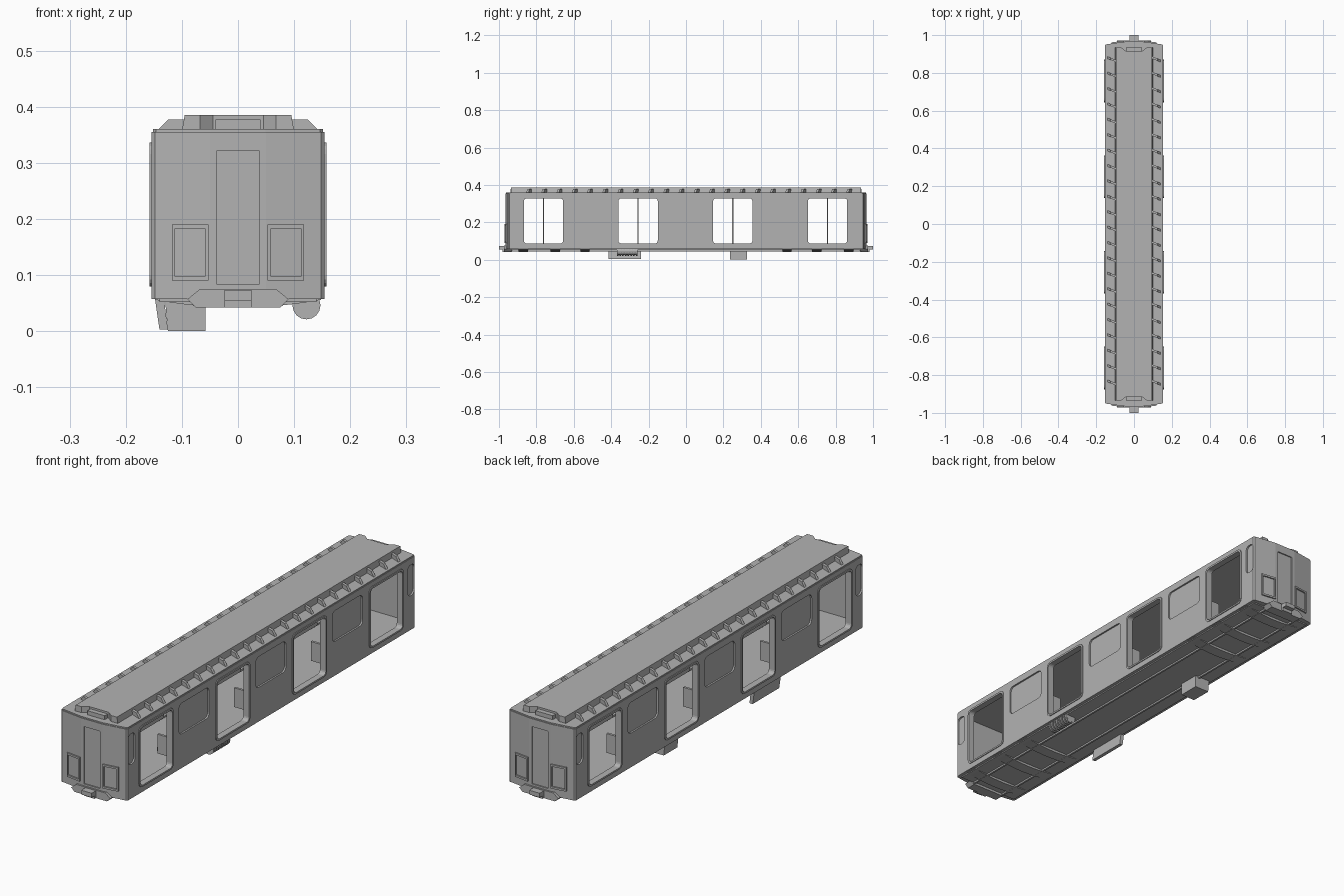
import bpy, bmesh, math
from mathutils import Vector

if "Cube" in bpy.data.objects:
    bpy.data.objects.remove(bpy.data.objects["Cube"])

grey = bpy.data.materials.new("car_grey")
grey.diffuse_color = (0.45, 0.45, 0.45, 1)
grey.use_nodes = True
grey.node_tree.nodes["Principled BSDF"].inputs["Base Color"].default_value = grey.diffuse_color


def prism(name, pts, axis, spans):
    """Extrude a closed outline along an axis, once per (start, end) span."""
    bm = bmesh.new()
    place = {'x': lambda p, d: (d, p[0], p[1]),
             'y': lambda p, d: (p[0], d, p[1]),
             'z': lambda p, d: (p[0], p[1], d)}[axis]
    for a, b in spans:
        lo = [bm.verts.new(place(p, a)) for p in pts]
        hi = [bm.verts.new(place(p, b)) for p in pts]
        bm.faces.new(lo)
        bm.faces.new(hi)
        for i in range(len(pts)):
            j = (i + 1) % len(pts)
            bm.faces.new((lo[i], lo[j], hi[j], hi[i]))
    return finish(name, bm)


def finish(name, bm):
    bmesh.ops.recalc_face_normals(bm, faces=bm.faces)
    me = bpy.data.meshes.new(name)
    bm.to_mesh(me)
    bm.free()
    me.materials.append(grey)
    ob = bpy.data.objects.new(name, me)
    bpy.context.collection.objects.link(ob)
    return ob


def boxes(name, items):
    """Several boxes in one object, each (x0, x1, y0, y1, z0, z1)."""
    bm = bmesh.new()
    for x0, x1, y0, y1, z0, z1 in items:
        vs = bmesh.ops.create_cube(bm, size=1)['verts']
        for v in vs:
            v.co = Vector(((x0 + x1) / 2 + v.co.x * (x1 - x0),
                           (y0 + y1) / 2 + v.co.y * (y1 - y0),
                           (z0 + z1) / 2 + v.co.z * (z1 - z0)))
    return finish(name, bm)


def rounded(u0, u1, v0, v1, r, n=4):
    """Rounded rectangle outline."""
    pts = []
    for k, (cu, cv) in enumerate(((u1 - r, v1 - r), (u0 + r, v1 - r), (u0 + r, v0 + r), (u1 - r, v0 + r))):
        for i in range(n + 1):
            a = math.pi / 2 * (k + i / n)
            pts.append((cu + r * math.cos(a), cv + r * math.sin(a)))
    return pts


def cut(ob, cutters):
    for c in cutters:
        m = ob.modifiers.new("cut", 'BOOLEAN')
        m.operation, m.solver, m.object = 'DIFFERENCE', 'EXACT', c
    dg = bpy.context.evaluated_depsgraph_get()
    me = bpy.data.meshes.new_from_object(ob.evaluated_get(dg))
    ob.modifiers.clear()
    ob.data = me


def both(a, b):
    return [(a, b), (-b, -a)]


# Body shell with bowed ends
half = [(0.154, -0.945), (0.154, 0.945), (0.148, 0.951), (0.1, 0.958), (0.05, 0.965)]
outline = half + [(-x, y) for x, y in reversed(half)]
outline += [(-0.148, -0.951), (-0.1, -0.958), (-0.05, -0.965), (0.05, -0.965), (0.1, -0.958), (0.148, -0.951)]
body = prism("body_shell", outline, 'z', [(0.057, 0.355)])
roof_lip = prism("roof_lip", [(x * 0.985, y * 0.997) for x, y in outline], 'z', [(0.355, 0.36)])

cavity = boxes("cavity_cutter", [(-0.136, 0.136, -0.938, 0.938, 0.08, 0.345)])
door_y = [-0.762, -0.256, 0.25, 0.757]
window_y = [-0.51, -0.003, 0.503]
door_cuts = [prism("door_cutter", rounded(y - 0.105, y + 0.105, 0.087, 0.328, 0.015), 'x', [(-0.3, 0.3)])
             for y in door_y]
win_cuts = [prism("window_cutter", rounded(y - 0.1, y + 0.1, 0.2, 0.328, 0.02), 'x', both(0.147, 0.2))
            for y in window_y]
win_cuts += [prism("window_cutter", rounded(y - 0.022, y + 0.022, 0.2, 0.328, 0.018), 'x', both(0.147, 0.2))
             for y in (-0.922, 0.922)]
end_cut = prism("end_door_cutter", [(-0.037, 0.083), (0.037, 0.083), (0.037, 0.322), (-0.037, 0.322)],
                'y', both(0.96, 1.1))
cut(body, [cavity] + door_cuts + win_cuts + [end_cut])

# Raised surrounds of the side doors
for y, c in zip(door_y, door_cuts):
    surround = prism("door_surround", rounded(y - 0.113, y + 0.113, 0.08, 0.336, 0.02), 'x', both(0.13, 0.1575))
    cut(surround, [c])

for c in [cavity, end_cut] + door_cuts + win_cuts:
    bpy.data.objects.remove(c)

# End panels: flat plate with a raised frame, tilted with the bowed end
for sx in (-1, 1):
    for sy in (-1, 1):
        def plate(x0, x1, z0, z1, t):
            bm = bmesh.new()
            vs = bmesh.ops.create_cube(bm, size=1)['verts']
            for v in vs:
                x = x0 if v.co.x < 0 else x1
                y = 0.965 - (x - 0.05) * 0.14 + (t if v.co.y > 0 else -0.005)
                v.co = (sx * x, sy * y, z0 if v.co.z < 0 else z1)
            return finish("end_panel_frame", bm)
        plate(0.053, 0.118, 0.182, 0.19, 0.006)
        plate(0.053, 0.118, 0.09, 0.098, 0.006)
        plate(0.053, 0.058, 0.098, 0.182, 0.006)
        plate(0.113, 0.118, 0.098, 0.182, 0.006)

# Roof deck with notched ends, and a small box in each notch
q = [(0.095, 0.935), (0.068, 0.935), (0.045, 0.917)]
deck = q + [(-x, y) for x, y in reversed(q)]
deck += [(-x, -y) for x, y in q] + [(x, -y) for x, y in reversed(q)]
roof = prism("roof_deck", deck, 'z', [(0.358, 0.385)])
for v in roof.data.vertices:
    if v.co.z < 0.37 and abs(v.co.x) > 0.09:
        v.co.x *= 1.05
boxes("roof_end_box", [(-0.04, 0.04, s * 0.925 - 0.012, s * 0.925 + 0.012, 0.358, 0.377) for s in (-1, 1)])

# Slanted roof ribs along both edges
bm = bmesh.new()
for s in (-1, 1):
    for i in range(22):
        y = 0.872 - i * 0.0815
        prof = [(0.092, 0.358), (0.143, 0.358), (0.125, 0.377), (0.092, 0.377)]
        rings = []
        for t in (-0.006, 0.006):
            rings.append([bm.verts.new((s * x, y + t - (x - 0.118) * 0.4 * s, z)) for x, z in prof])
        for r in rings:
            bm.faces.new(r)
        for k in range(4):
            bm.faces.new((rings[0][k], rings[0][k - 1], rings[1][k - 1], rings[1][k]))
finish("roof_ribs", bm)

# Interior: benches, seat backs and centre poles
seats, backs = [], []
for s in (-1, 1):
    for y in window_y:
        xs = sorted((s * 0.075, s * 0.136))
        seats.append((*xs, y - 0.13, y + 0.13, 0.125, 0.142))
        xs = sorted((s * 0.122, s * 0.136))
        backs.append((*xs, y - 0.13, y + 0.13, 0.142, 0.195))
        for e in (-1, 1):
            xs = sorted((s * 0.08, s * 0.134))
            backs.append((*xs, y + e * 0.132 - 0.005, y + e * 0.132 + 0.005, 0.12, 0.2))
boxes("bench_seats", seats)
boxes("bench_backs", backs)
boxes("grab_poles", [(-0.003, 0.003, y - 0.003, y + 0.003, 0.08, 0.346) for y in door_y])

# Underframe: floor plate, long sills and curved cross ribs
boxes("floor_plate", [(-0.14, 0.14, -0.935, 0.935, 0.052, 0.058)])
boxes("long_sills", [(x - 0.004, x + 0.004, -0.935, 0.935, 0.045, 0.054) for x in (-0.075, 0.075)])
for y in (-0.87, -0.7, -0.54, 0.54, 0.7, 0.87):
    arc = [(0.148 * t / 6, 0.042 + 0.014 * (t / 6) ** 2) for t in range(-6, 7)]
    prism("cross_rib", arc + [(0.148, 0.058), (-0.148, 0.058)], 'y', [(y - 0.025, y + 0.025)])

# End sill plates and couplers
sill = [(0.068, 0.075), (0.09, 0.057), (0.075, 0.042)]
prism("end_sill", sill + [(-x, z) for x, z in reversed(sill)], 'y', both(0.93, 0.972))
boxes("couplers", [(-0.024, 0.024, *sorted((s * 0.95, s)), 0.055, 0.073) for s in (-1, 1)])
boxes("coupler_heads", [(-0.024, 0.024, *sorted((s * 0.965, s * 0.98)), 0.042, 0.06) for s in (-1, 1)])

# Hanging equipment: tapered box, long panel and finned cylinder
prism("equipment_box", [(-0.125, 0), (-0.058, 0), (-0.058, 0.056), (-0.13, 0.056)], 'y', [(0.235, 0.325)])
prism("equipment_panel", [(-0.14, 0.003), (-0.125, 0.003), (-0.132, 0.058), (-0.148, 0.058)], 'y', [(-0.415, -0.24)])
disc = [(0.122 + 0.025 * math.cos(k * math.pi / 8), 0.046 + 0.025 * math.sin(k * math.pi / 8)) for k in range(16)]
core = [(0.122 + (x - 0.122) * 0.8, 0.046 + (z - 0.046) * 0.8) for x, z in disc]
prism("finned_cylinder_core", core, 'y', [(-0.37, -0.26)])
prism("finned_cylinder_fins", disc, 'y', [(-0.37 + k * 0.0145, -0.362 + k * 0.0145) for k in range(8)])
